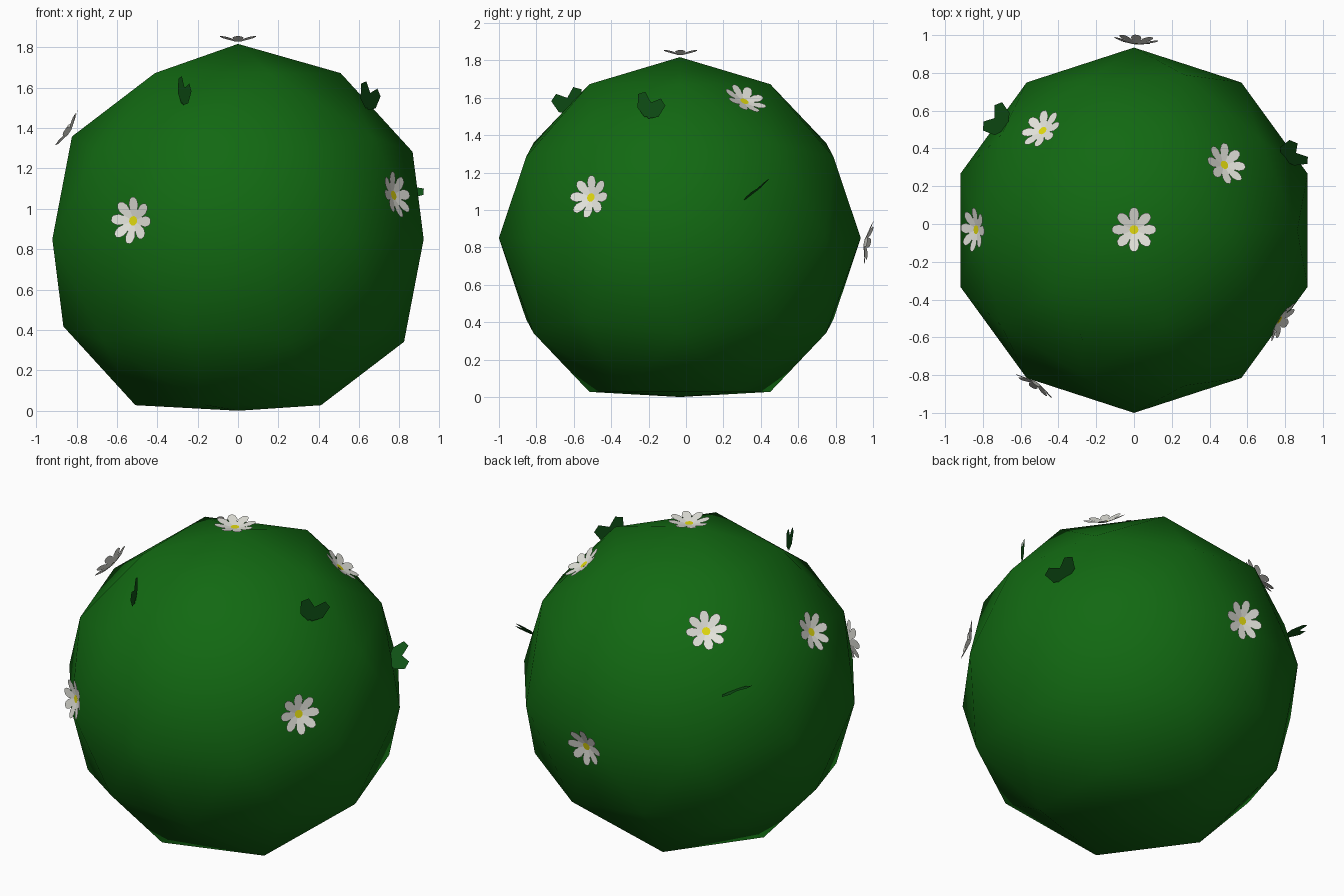
import bpy, bmesh, math
from mathutils import Vector

if "Cube" in bpy.data.objects:
    bpy.data.objects.remove(bpy.data.objects["Cube"])

CENTRE = Vector((0, -0.033, 0.85))


def material(name, rgb):
    m = bpy.data.materials.new(name)
    m.diffuse_color = (*rgb, 1)
    m.use_nodes = True
    m.node_tree.nodes["Principled BSDF"].inputs["Base Color"].default_value = m.diffuse_color
    return m


bush_green = material("bush green", (0.006, 0.14, 0.006))
leaf_green = material("leaf green", (0.005, 0.085, 0.008))
petal_white = material("petal white", (0.76, 0.76, 0.70))
pollen_yellow = material("pollen yellow", (0.76, 0.70, 0.005))


def make_object(name, bm, mats):
    me = bpy.data.meshes.new(name)
    bm.to_mesh(me)
    bm.free()
    for m in mats:
        me.materials.append(m)
    ob = bpy.data.objects.new(name, me)
    bpy.context.collection.objects.link(ob)
    return ob


def add_face(bm, points, mat=0):
    f = bm.faces.new([bm.verts.new(p) for p in points])
    f.material_index = mat


# Bush body: smooth low-poly ball with its underside pushed flat
bm = bmesh.new()
bmesh.ops.create_icosphere(bm, subdivisions=2, radius=0.967)
for v in bm.verts:
    v.co += CENTRE
    v.co.z = max(v.co.z, 0.0)
for f in bm.faces:
    f.smooth = True
make_object("bush", bm, [bush_green])

# Daisy: eight slightly raised petals round a yellow disc
PETAL = [(0.012, 0.008), (0.05, 0.021), (0.08, 0.028), (0.105, 0.021), (0.116, 0.009)]


def daisy(name, pos, normal=None):
    pos = Vector(pos)
    n = (Vector(normal) if normal else pos - CENTRE).normalized()
    a = n.orthogonal().normalized() if abs(n.z) < 0.99 else Vector((1, 0, 0))
    b = n.cross(a)
    bm = bmesh.new()
    for k in range(8):
        t = k * math.tau / 8
        r_dir = a * math.cos(t) + b * math.sin(t)
        s_dir = n.cross(r_dir)

        def at(r, w):
            return pos + r_dir * r + s_dir * w + n * (0.25 * r)
        outline = [at(r, w) for r, w in PETAL] + [at(r, -w) for r, w in reversed(PETAL)]
        add_face(bm, outline[::-1])
    disc = [pos + n * 0.008 + (a * math.cos(i * math.tau / 10) + b * math.sin(i * math.tau / 10)) * 0.024
            for i in range(10)]
    add_face(bm, disc, 1)
    make_object(name, bm, [petal_white, pollen_yellow])


daisy("daisy_top", (0, -0.03, 1.826))
daisy("daisy_front", (-0.515, -0.835, 0.94))
daisy("daisy_right", (0.765, -0.505, 1.065))
daisy("daisy_back_right", (0.475, 0.31, 1.575))
daisy("daisy_back_left", (-0.48, 0.49, 1.49))
daisy("daisy_left", (-0.83, -0.03, 1.38))
daisy("daisy_back", (0.01, 0.95, 0.83), (0.08, 0.97, -0.2))

# Leaf pair: two flat six-sided leaves fanning out in a V
LEAF = [(-0.014, 0), (0.014, 0), (0.046, 0.06), (0.024, 0.13), (-0.024, 0.13), (-0.046, 0.06)]


def leaf_pair(name, base, up, side):
    base, u = Vector(base), Vector(up).normalized()
    w = Vector(side)
    w = (w - u * w.dot(u)).normalized()
    bm = bmesh.new()
    for sign in (-1, 1):
        t = math.radians(34) * sign
        axis = u * math.cos(t) + w * math.sin(t)
        across = w * math.cos(t) - u * math.sin(t)
        add_face(bm, [base + across * x + axis * y for x, y in LEAF])
    make_object(name, bm, [leaf_green])


leaf_pair("leaves_front", (-0.275, -0.61, 1.525), (0.127, -0.318, 0.94), (0.35, -0.87, -0.34))
leaf_pair("leaves_right", (0.64, -0.21, 1.50), (0.19, 0.284, 0.94), (0.52, 0.78, -0.34))
leaf_pair("leaves_back_right", (0.79, 0.35, 1.08), (0.86, 0.34, 0.40), (-0.45, 0.7, 0.55))
leaf_pair("leaves_back_left", (-0.68, 0.515, 1.19), (-0.73, 0.58, 0.36), (-0.54, -0.81, 0.21))
